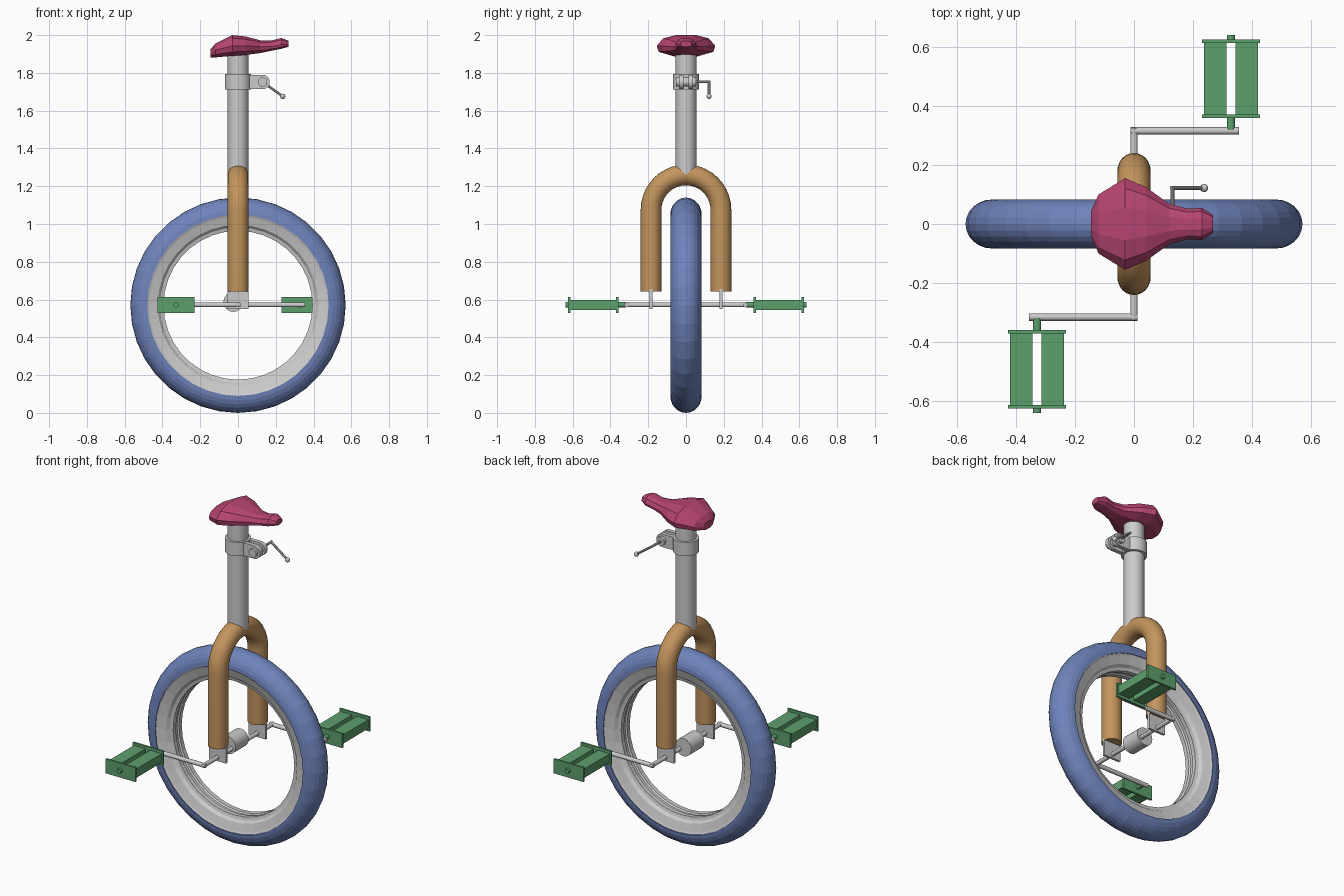
import bpy, bmesh
from math import sin, cos, pi
from mathutils import Vector

if "Cube" in bpy.data.objects:
    bpy.data.objects.remove(bpy.data.objects["Cube"])


def colour(name, rgb):
    m = bpy.data.materials.new(name)
    m.diffuse_color = (*rgb, 1)
    m.use_nodes = True
    m.node_tree.nodes["Principled BSDF"].inputs["Base Color"].default_value = m.diffuse_color
    return m


BLUE = colour("tyre_blue", (0.16, 0.23, 0.50))
ORANGE = colour("fork_orange", (0.55, 0.30, 0.11))
GREEN = colour("pedal_green", (0.11, 0.35, 0.15))
PINK = colour("seat_pink", (0.48, 0.06, 0.17))


def finish(name, bm, mat=None, smooth=True):
    bmesh.ops.recalc_face_normals(bm, faces=bm.faces)
    me = bpy.data.meshes.new(name)
    bm.to_mesh(me)
    bm.free()
    ob = bpy.data.objects.new(name, me)
    bpy.context.collection.objects.link(ob)
    if mat:
        me.materials.append(mat)
    if smooth:
        bpy.ops.object.select_all(action='DESELECT')
        ob.select_set(True)
        bpy.context.view_layer.objects.active = ob
        bpy.ops.object.shade_smooth_by_angle(angle=0.6)
    return ob


def loft(bm, rings, closed=False, caps=True):
    """Skin a list of equal point rings."""
    vr = [[bm.verts.new(p) for p in r] for r in rings]
    n = len(vr[0])
    for i in range(len(vr) if closed else len(vr) - 1):
        a, b = vr[i], vr[(i + 1) % len(vr)]
        for j in range(n):
            k = (j + 1) % n
            bm.faces.new((a[j], a[k], b[k], b[j]))
    if caps and not closed:
        bm.faces.new(vr[0])
        bm.faces.new(vr[-1])


def rod(bm, a, b, r, n=20):
    a, b = Vector(a), Vector(b)
    q = (b - a).to_track_quat('Z', 'Y')
    ring = [q @ Vector((r * cos(2 * pi * i / n), r * sin(2 * pi * i / n), 0)) for i in range(n)]
    loft(bm, [[a + p for p in ring], [b + p for p in ring]])


def box(bm, x0, x1, y0, y1, z0, z1):
    ring = [(x0, y0), (x1, y0), (x1, y1), (x0, y1)]
    loft(bm, [[(x, y, z) for x, y in ring] for z in (z0, z1)])


def wheel(name, profile, mat, seg=36):
    """Revolve a closed (radius, y) profile about the axle."""
    bm = bmesh.new()
    loft(bm, [[(r * cos(t), y, 0.57 + r * sin(t)) for r, y in profile]
              for t in (2 * pi * i / seg for i in range(seg))], closed=True)
    return finish(name, bm, mat, smooth=False)


# tyre and rim
tyre = [(0.48 + 0.09 * cos(t), 0.083 * sin(t)) for t in (-pi / 2 + pi * i / 12 for i in range(13))]
wheel("tyre", tyre, BLUE)
half = [(0.482, 0.08), (0.47, 0.074), (0.425, 0.06), (0.412, 0.045), (0.394, 0.04), (0.394, 0.015), (0.402, 0.008)]
wheel("rim", half + [(r, -y) for r, y in reversed(half)], None)

# fork: legs and round arch
bm = bmesh.new()
rings = []
path = [(-0.185, 0.642, pi)] + [(-0.185 * cos(t), 1.075 + 0.185 * sin(t), pi - t)
                               for t in (pi * i / 20 for i in range(21))] + [(0.185, 0.642, 0)]
for y, z, a in path:
    rings.append([(0.055 * sin(u), y + 0.055 * cos(u) * cos(a), z + 0.055 * cos(u) * sin(a))
                  for u in (2 * pi * i / 24 for i in range(24))])
loft(bm, rings)
finish("fork", bm, ORANGE)

# axle brackets under the fork legs
for side, s in (("front", -1), ("back", 1)):
    bm = bmesh.new()
    box(bm, -0.055, 0.055, s * 0.185 - 0.007, s * 0.185 + 0.007, 0.55, 0.655)
    finish(side + "_bracket", bm, smooth=False)

# hub, axle and cranks
bm = bmesh.new()
rod(bm, (-0.025, -0.06, 0.587), (-0.025, 0.06, 0.587), 0.052, 24)
finish("hub", bm)
bm = bmesh.new()
rod(bm, (0, -0.325, 0.572), (0, 0.325, 0.572), 0.0125, 12)
finish("axle", bm)
for side, s in (("front", -1), ("back", 1)):
    bm = bmesh.new()
    rod(bm, (-s * 0.0125, s * 0.315, 0.572), (s * 0.355, s * 0.315, 0.572), 0.0125, 12)
    finish(side + "_crank", bm)

    # pedal: end plates, two treads, spindle ends
    bm = bmesh.new()
    c, z = s * 0.328, 0.572
    for y in (0.364, 0.618):
        box(bm, c - 0.098, c + 0.098, s * y - 0.006, s * y + 0.006, z - 0.042, z + 0.042)
    for d in (-0.053, 0.053):
        box(bm, c + d - 0.038, c + d + 0.038, s * 0.491 - 0.124, s * 0.491 + 0.124, z - 0.026, z + 0.026)
    rod(bm, (c, s * 0.318, z), (c, s * 0.366, z), 0.014, 12)
    rod(bm, (c, s * 0.616, z), (c, s * 0.639, z), 0.014, 12)
    finish(side + "_pedal", bm, GREEN)

# seat post
bm = bmesh.new()
rod(bm, (0, 0, 1.26), (0, 0, 1.93), 0.055, 32)
finish("seat_post", bm)

# clamp collar with two rounded ears and a bolt
bm = bmesh.new()
rod(bm, (0, 0, 1.713), (0, 0, 1.793), 0.07, 32)
for s in (-1, 1):
    ear = [(0.04, -0.038), *[(0.13 + 0.038 * cos(t), 0.038 * sin(t))
           for t in (-pi / 2 + pi * i / 10 for i in range(11))], (0.04, 0.038)]
    loft(bm, [[(x, s * y, 1.752 + z) for x, z in ear] for y in (0.012, 0.036)])
rod(bm, (0.13, -0.052, 1.752), (0.13, 0.052, 1.752), 0.025, 16)
finish("seat_clamp", bm)

# quick release lever
bm = bmesh.new()
rod(bm, (0.13, 0.04, 1.752), (0.13, 0.128, 1.752), 0.007, 10)
rod(bm, (0.125, 0.122, 1.756), (0.237, 0.122, 1.676), 0.007, 10)
ball = bmesh.ops.create_uvsphere(bm, u_segments=12, v_segments=8, radius=0.014)
bmesh.ops.translate(bm, verts=ball["verts"], vec=(0.237, 0.122, 1.676))
finish("clamp_lever", bm)

# seat: low-poly loft of (x, half width, top, middle, bottom) stations
stations = [(-0.145, 0.045, 1.925, 1.905, 1.882), (-0.12, 0.10, 1.955, 1.92, 1.882),
            (-0.03, 0.155, 2.0, 1.943, 1.89), (0.04, 0.125, 1.993, 1.943, 1.895),
            (0.12, 0.068, 1.972, 1.938, 1.905), (0.18, 0.052, 1.972, 1.94, 1.918),
            (0.23, 0.054, 1.985, 1.95, 1.928), (0.268, 0.03, 1.97, 1.953, 1.938)]
bm = bmesh.new()
rings = []
for x, w, t, m, b in stations:
    side = [(0.35, t), (0.78, t - 0.3 * (t - m)), (1, m), (0.93, m - 0.6 * (m - b)), (0.45, b)]
    rings.append([(x, w * k, z) for k, z in side] + [(x, -w * k, z) for k, z in reversed(side)])
loft(bm, rings)
finish("seat", bm, PINK, smooth=False)
